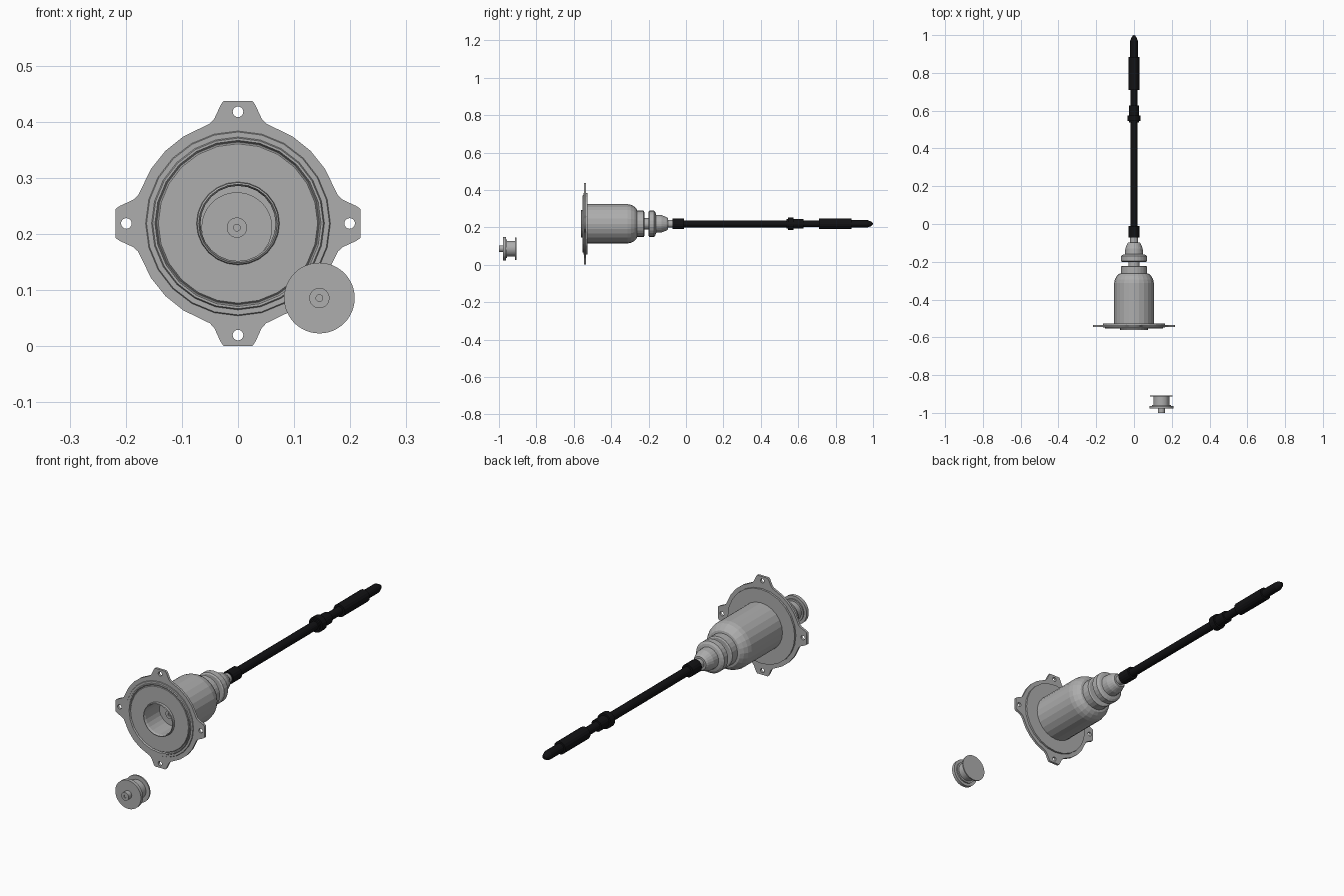
import bpy, bmesh, math

if "Cube" in bpy.data.objects:
    bpy.data.objects.remove(bpy.data.objects["Cube"])

CZ = 0.219  # height of the main axis


def material(name, rgb):
    m = bpy.data.materials.new(name)
    m.diffuse_color = (*rgb, 1)
    m.use_nodes = True
    m.node_tree.nodes["Principled BSDF"].inputs["Base Color"].default_value = m.diffuse_color
    return m


GREY = material("metal grey", (0.42, 0.42, 0.42))
BLACK = material("rubber black", (0.006, 0.006, 0.007))


def lathe(name, profile, mat, seg=24, x=0.0, z=CZ, y0=0.0):
    """Revolve (radius, y) points about the y axis; radius 0 makes a pole."""
    bm = bmesh.new()
    rings = []
    for r, y in profile:
        if r == 0:
            rings.append([bm.verts.new((0, y, 0))])
        else:
            rings.append([bm.verts.new((r * math.cos(2 * math.pi * i / seg), y,
                                        r * math.sin(2 * math.pi * i / seg)))
                          for i in range(seg)])
    for a, b in zip(rings, rings[1:]):
        for i in range(seg):
            j = (i + 1) % seg
            if len(a) == 1:
                bm.faces.new((a[0], b[i], b[j]))
            elif len(b) == 1:
                bm.faces.new((a[i], a[j], b[0]))
            else:
                bm.faces.new((a[i], a[j], b[j], b[i]))
    bmesh.ops.recalc_face_normals(bm, faces=bm.faces)
    me = bpy.data.meshes.new(name)
    bm.to_mesh(me)
    bm.free()
    me.materials.append(mat)
    ob = bpy.data.objects.new(name, me)
    ob.location = (x, y0, z)
    bpy.context.collection.objects.link(ob)
    return ob


def circle(r, n, cx=0.0, cy=0.0):
    return [(cx + r * math.cos(2 * math.pi * i / n), cy + r * math.sin(2 * math.pi * i / n))
            for i in range(n)]


# Mounting plate: round outline with four eared tabs, bolt holes and open middle
outline = []
for k in range(4):
    a = k * math.pi / 2
    tab = [(0.218, -0.026), (0.218, 0.026), (0.211, 0.031), (0.187, 0.042), (0.178, 0.050)]
    tab = [(0.178, -0.050), (0.187, -0.042), (0.211, -0.031)] + tab
    arc = [(0.183 * math.cos(math.radians(d)), 0.183 * math.sin(math.radians(d)))
           for d in (32, 45, 58)]
    for px, py in tab + arc:
        outline.append((px * math.cos(a) - py * math.sin(a), px * math.sin(a) + py * math.cos(a)))
loops = [outline, circle(0.12, 24)]
loops += [circle(0.0095, 16, 0.199 * math.cos(k * math.pi / 2), 0.199 * math.sin(k * math.pi / 2))
          for k in range(4)]
cu = bpy.data.curves.new("plate_outline", "CURVE")
cu.dimensions = "2D"
cu.fill_mode = "BOTH"
cu.extrude = 0.0055
for pts in loops:
    sp = cu.splines.new("POLY")
    sp.points.add(len(pts) - 1)
    for p, (px, py) in zip(sp.points, pts):
        p.co = (px, py, 0, 1)
    sp.use_cyclic_u = True
tmp = bpy.data.objects.new("plate_outline", cu)
bpy.context.collection.objects.link(tmp)
bpy.context.view_layer.update()
me = bpy.data.meshes.new_from_object(tmp.evaluated_get(bpy.context.evaluated_depsgraph_get()))
bpy.data.objects.remove(tmp)
me.materials.clear()
me.materials.append(GREY)
plate = bpy.data.objects.new("mounting_plate", me)
plate.location = (0, -0.541, CZ)
plate.rotation_euler = (math.pi / 2, 0, 0)
bpy.context.collection.objects.link(plate)

# Hollow housing: socket, lip, beaded front disc, cylinder, shoulder, collars, neck
lathe("housing", [
    (0, -0.36), (0.067, -0.36), (0.067, -0.552), (0.070, -0.562), (0.073, -0.560),
    (0.074, -0.550), (0.142, -0.550), (0.145, -0.546), (0.148, -0.553), (0.152, -0.553),
    (0.154, -0.549), (0.163, -0.549), (0.165, -0.546), (0.165, -0.527), (0.105, -0.527),
    (0.105, -0.312), (0.101, -0.293), (0.092, -0.276), (0.080, -0.264), (0.070, -0.262),
    (0.070, -0.226), (0.064, -0.223), (0.030, -0.223), (0.030, -0.200), (0.064, -0.200),
    (0.070, -0.196), (0.070, -0.170), (0.060, -0.163), (0.048, -0.160), (0.046, -0.130),
    (0.036, -0.105), (0.030, -0.097), (0.021, -0.097), (0.021, -0.060), (0, -0.060)], GREY)

# Black cable: end sleeve, rod, stop collar, grip and pointed tip
lathe("cable_rod", [
    (0, -0.072), (0.028, -0.072), (0.028, -0.010), (0.019, -0.010), (0.019, 0.537),
    (0.026, 0.537), (0.026, 0.545), (0.034, 0.545), (0.034, 0.575), (0.026, 0.575),
    (0.026, 0.628), (0.018, 0.628), (0.018, 0.710), (0.028, 0.710), (0.028, 0.885),
    (0.020, 0.885), (0.020, 0.970), (0.013, 0.988), (0.006, 0.998), (0, 1.0)], BLACK, 16)

# Spools: the loose one in front and a matching one seated in the socket
spool = [(0, -0.996), (0.006, -0.996), (0.006, -1.0), (0.018, -1.0), (0.018, -0.978),
         (0.063, -0.978), (0.063, -0.963), (0.050, -0.963), (0.050, -0.957), (0.042, -0.957),
         (0.042, -0.913), (0.060, -0.913), (0.060, -0.907), (0, -0.907)]
lathe("loose_spool", spool, GREY, 48, 0.145, 0.086)
lathe("seated_spool", spool, GREY, 48, -0.002, 0.2115, 0.52)
